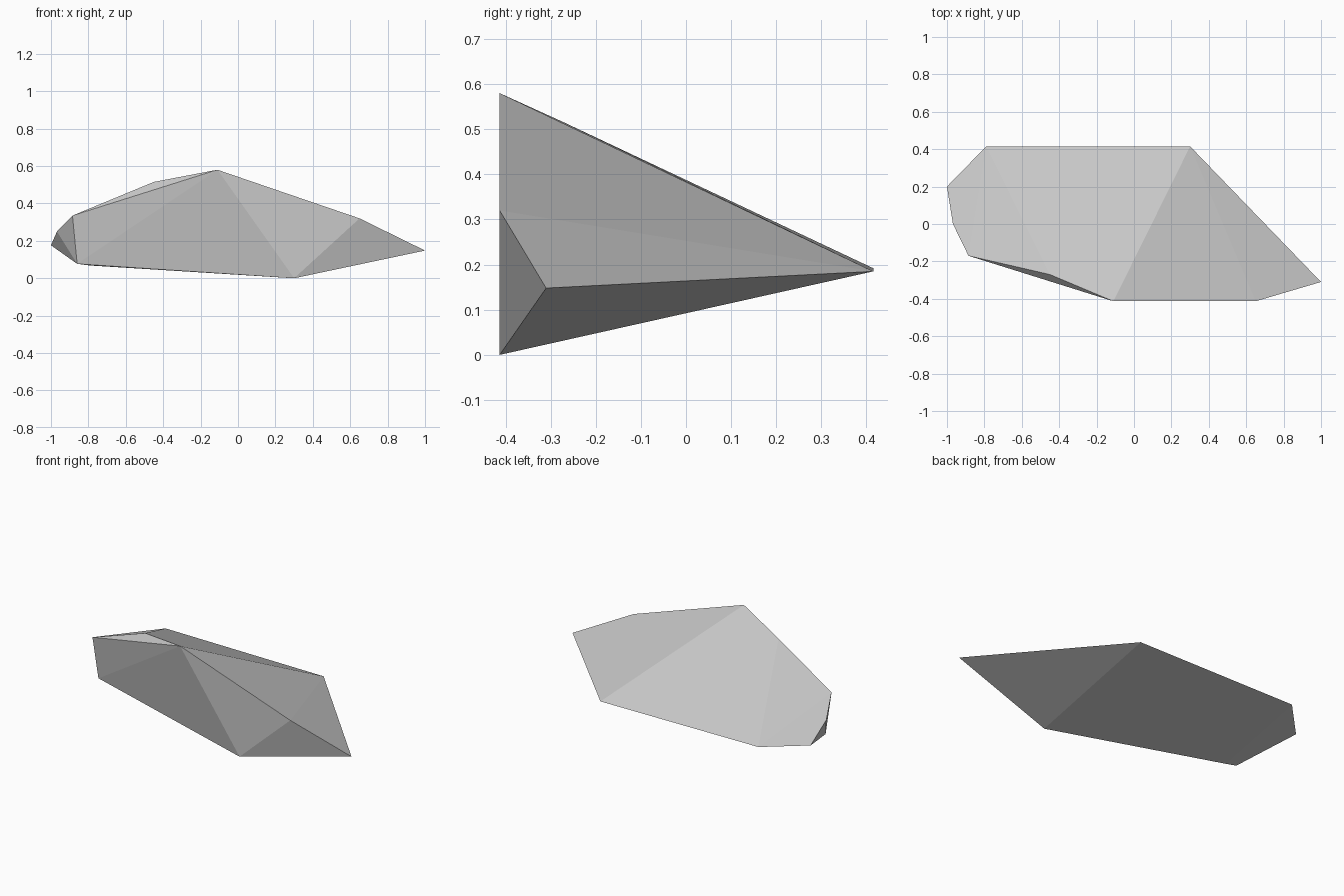
import bpy, bmesh, math

cube = bpy.data.objects.get("Cube")
if cube:
    bpy.data.objects.remove(cube, do_unlink=True)

# Stone colour
stone = bpy.data.materials.new("stone_grey")
stone.use_nodes = True
grey = (0.58, 0.58, 0.58, 1.0)
stone.diffuse_color = grey
bsdf = next(n for n in stone.node_tree.nodes if n.type == 'BSDF_PRINCIPLED')
bsdf.inputs["Base Color"].default_value = grey
bsdf.inputs["Roughness"].default_value = 0.9

# Corners of the chipped rock
ridge = [(-0.45, -0.27, 0.515), (-0.11, -0.413, 0.58), (0.65, -0.413, 0.32)]
right_tip = [(1.0, -0.31, 0.148)]
back_edge = [(0.3, 0.415, 0.185), (-0.79, 0.415, 0.192)]
left_end = [(-1.0, 0.2, 0.176), (-0.968, 0.0, 0.25), (-0.885, -0.17, 0.335)]
foot = [(-0.86, -0.147, 0.077), (-0.79, -0.157, 0.068), (0.3, -0.413, 0.0)]

# Wrap the corners in flat facets
bm = bmesh.new()
for corner in ridge + right_tip + back_edge + left_end + foot:
    bm.verts.new(corner)
bmesh.ops.convex_hull(bm, input=bm.verts[:])
bmesh.ops.dissolve_limit(bm, angle_limit=math.radians(1.0),
                         verts=bm.verts[:], edges=bm.edges[:])
bmesh.ops.recalc_face_normals(bm, faces=bm.faces[:])

mesh = bpy.data.meshes.new("rock_shard")
bm.to_mesh(mesh)
bm.free()
mesh.materials.append(stone)
rock = bpy.data.objects.new("rock_shard", mesh)
bpy.context.collection.objects.link(rock)
